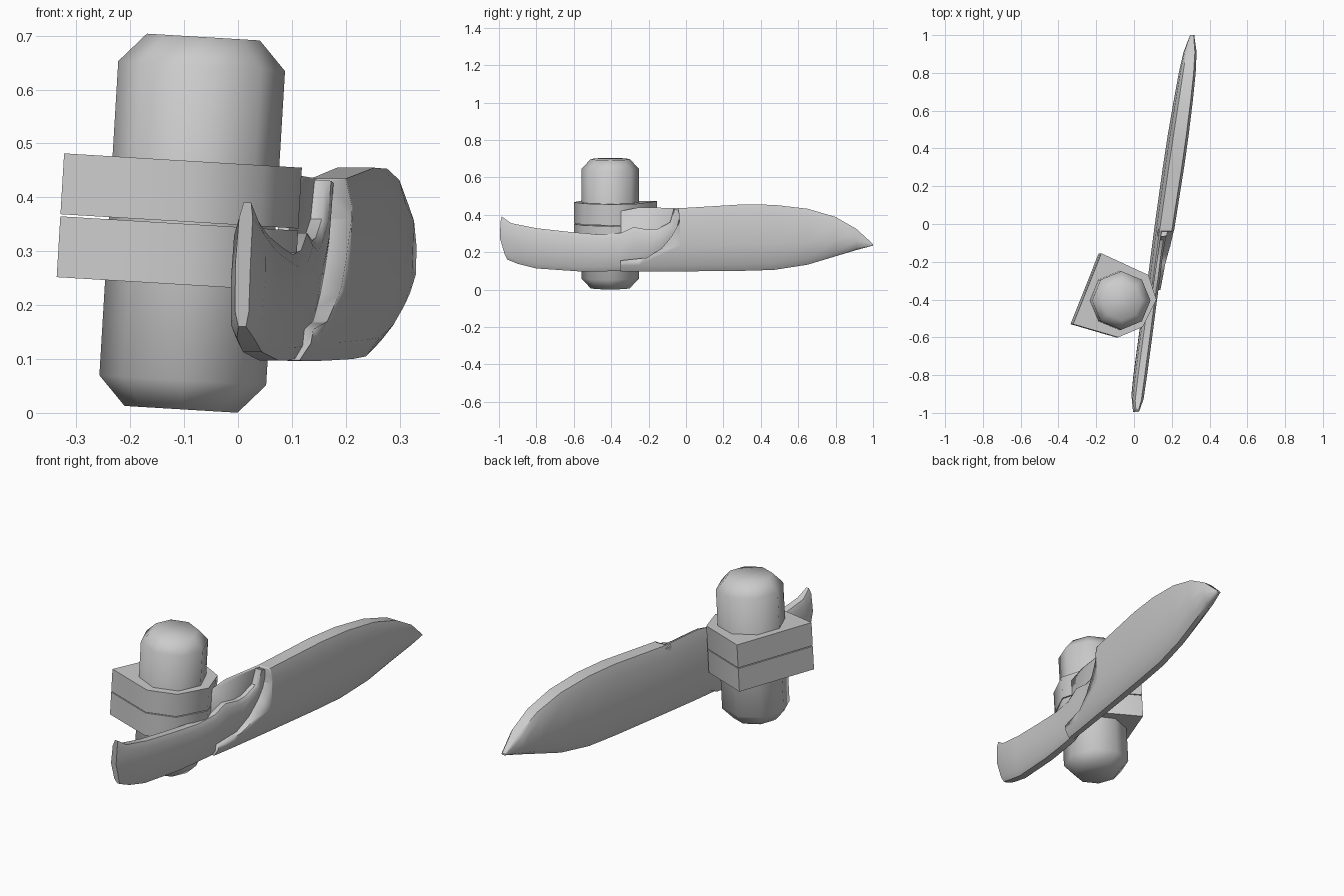
import bpy, bmesh, math
from mathutils import Matrix

if "Cube" in bpy.data.objects:
    bpy.data.objects.remove(bpy.data.objects["Cube"])


def finish(name, bm, angle):
    """Turn a bmesh into a named object, smooth below the given angle."""
    bmesh.ops.recalc_face_normals(bm, faces=bm.faces)
    mesh = bpy.data.meshes.new(name)
    bm.to_mesh(mesh)
    bm.free()
    obj = bpy.data.objects.new(name, mesh)
    bpy.context.collection.objects.link(obj)
    bpy.ops.object.select_all(action='DESELECT')
    obj.select_set(True)
    bpy.context.view_layer.objects.active = obj
    bpy.ops.object.shade_smooth_by_angle(angle=math.radians(angle))
    return obj


def skin(rings):
    """Join equal-length rings of points into a closed solid."""
    bm = bmesh.new()
    loops = [[bm.verts.new(p) for p in ring] for ring in rings]
    for a, b in zip(loops, loops[1:]):
        n = len(a)
        for i in range(n):
            bm.faces.new((a[i], a[(i + 1) % n], b[(i + 1) % n], b[i]))
    bm.faces.new(loops[0])
    bm.faces.new(loops[-1])
    return bm


def place(u, y, z, offset, slope):
    """Lean the knife: u is the distance from its slanted middle plane."""
    return (u + offset + slope * y + 0.06 * (z - 0.27), y, z)


def loft(stations, section, offset, slope):
    """Each station: bottom y, z, top y, z, half thickness, bow."""
    rings = []
    for yb, zb, yt, zt, half, bow in stations:
        pts = [(t, w) for t, w in section] + [(t, -w) for t, w in reversed(section)]
        rings.append([place(w * half, yb + (yt - yb) * t + bow * 4 * t * (1 - t),
                            zb + (zt - zb) * t, offset, slope) for t, w in pts])
    return skin(rings)


# Sheath
outline = [(-0.35, 0.097, 0.42, 0.043), (-0.25, 0.096, 0.44, 0.046),
           (-0.03, 0.097, 0.435, 0.05), (0.3, 0.1, 0.455, 0.053),
           (0.47, 0.105, 0.453, 0.052), (0.65, 0.133, 0.432, 0.048),
           (0.8, 0.178, 0.388, 0.043), (0.91, 0.211, 0.325, 0.034),
           (1.0, 0.235, 0.243, 0.011)]
sheath = finish("sheath", loft(
    [(y, b, y, t, h, 0) for y, b, t, h in outline],
    [(0, 0.3), (0.1, 0.75), (0.4, 1), (0.85, 0.95), (1, 0.65)], 0.163, 0.147), 40)

# Curved cut that opens the outer cheek of the sheath mouth
mouth = [(-0.45, 0.15), (-0.35, 0.155), (-0.21, 0.17), (-0.13, 0.22), (-0.08, 0.28),
         (-0.035, 0.36), (-0.04, 0.43), (-0.03, 0.55), (-0.45, 0.55)]
cutter = finish("mouth_cutter", skin(
    [[place(u, y, z, 0.163, 0.147) for y, z in mouth] for u in (-0.021, 0.15)]), 30)
cutter.hide_render = True
cut = sheath.modifiers.new("mouth", 'BOOLEAN')
cut.operation = 'DIFFERENCE'
cut.solver = 'EXACT'
cut.object = cutter
bpy.context.view_layer.objects.active = sheath
bpy.ops.object.modifier_apply(modifier=cut.name)
bpy.data.objects.remove(cutter, do_unlink=True)

# Knife handle, ending in an upturned guard
finish("knife_handle", loft([
    (-0.955, 0.16, -0.985, 0.39, 0.014, -0.025),
    (-0.90, 0.138, -0.935, 0.355, 0.032, 0.005),
    (-0.80, 0.113, -0.80, 0.328, 0.035, 0),
    (-0.57, 0.097, -0.62, 0.308, 0.035, 0),
    (-0.45, 0.097, -0.46, 0.294, 0.034, 0),
    (-0.35, 0.1, -0.35, 0.302, 0.033, 0),
    (-0.27, 0.135, -0.28, 0.334, 0.031, 0),
    (-0.18, 0.155, -0.20, 0.32, 0.029, 0),
    (-0.10, 0.22, -0.15, 0.325, 0.028, 0),
    (-0.05, 0.30, -0.085, 0.36, 0.028, 0),
    (-0.022, 0.42, -0.065, 0.432, 0.026, 0)],
    [(0, 0.5), (0.12, 0.9), (0.5, 1), (0.88, 0.9), (1, 0.5)], 0.148, 0.14), 40)

# Everything on the upright canister leans slightly to the right
lean = Matrix.Translation((-0.085, -0.405, 0.352)) @ Matrix.Rotation(0.06, 4, 'Y')

# Canister: eight-sided with chamfered ends
canister = skin([[(r * math.cos(i * math.pi / 4), r * math.sin(i * math.pi / 4), z)
                  for i in range(8)]
                 for r, z in ((0.105, -0.346), (0.155, -0.292), (0.155, 0.292), (0.105, 0.346))])
finish("canister", canister, 50).matrix_world = lean

# Two clamp halves with a thin split, flat against the inner side
clamp = [(-0.005, -0.195), (0.125, -0.14), (0.197, 0.005), (0.155, 0.135),
         (-0.095, 0.25), (-0.245, -0.125)]
for name, low, high in (("clamp_lower", -0.115, -0.002), ("clamp_upper", 0.002, 0.115)):
    half = finish(name, skin([[(x, y, z) for x, y in clamp] for z in (low, high)]), 50)
    half.matrix_world = lean
